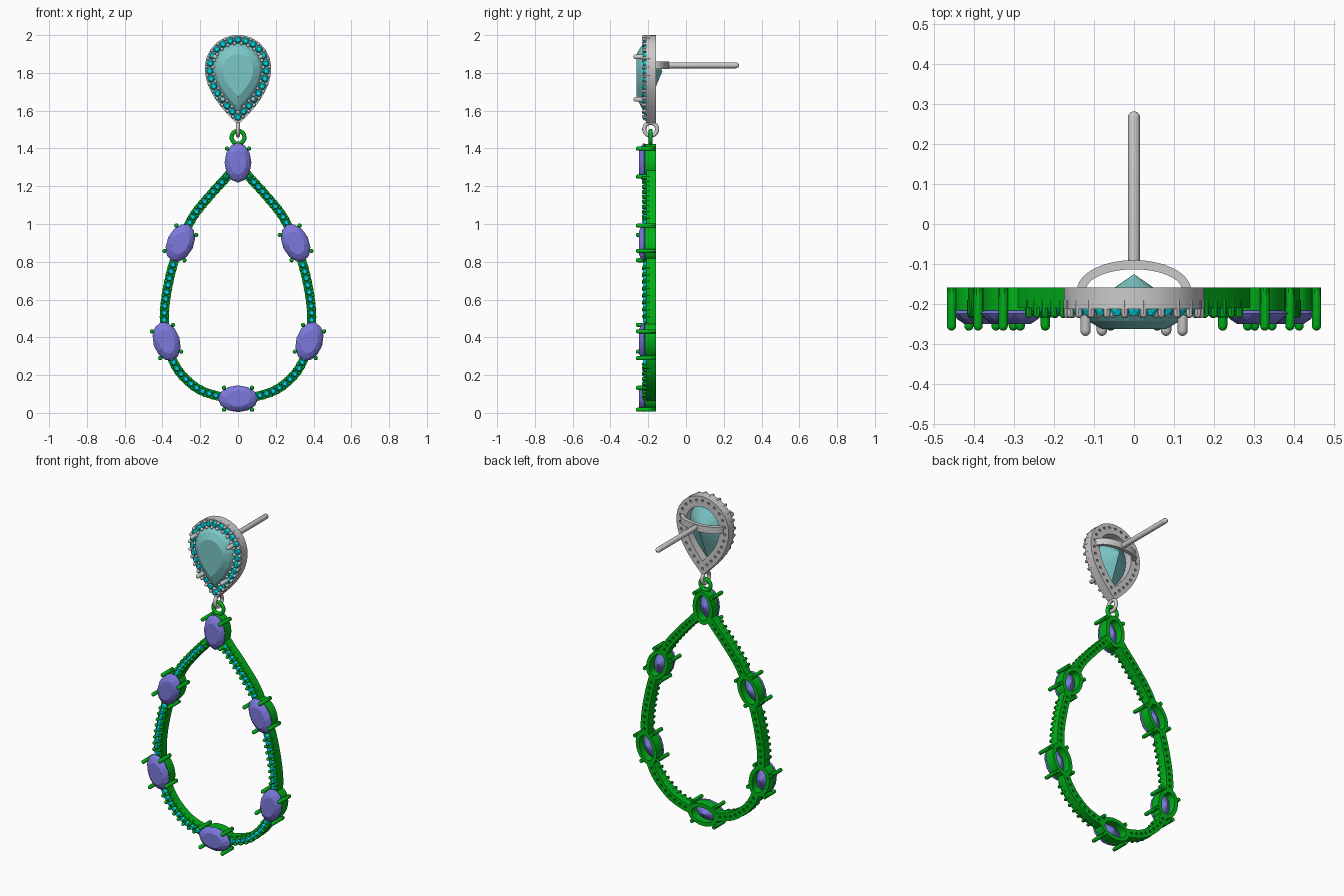
import bpy, bmesh, math
from math import sin, cos, pi, radians
from mathutils import Vector

if "Cube" in bpy.data.objects:
    bpy.data.objects.remove(bpy.data.objects["Cube"])


def material(name, rgb):
    m = bpy.data.materials.new(name)
    m.diffuse_color = (*rgb, 1)
    m.use_nodes = True
    m.node_tree.nodes["Principled BSDF"].inputs["Base Color"].default_value = m.diffuse_color
    return m


GREEN = material("green_metal", (0.0, 0.45, 0.01))
CYAN = material("cyan_stone", (0.0, 0.75, 0.82))
TEAL = material("teal_stone", (0.2, 0.57, 0.57))
VIOLET = material("violet_stone", (0.2, 0.19, 0.72))


def finish(bm, name, mat=None, smooth=True):
    bmesh.ops.recalc_face_normals(bm, faces=bm.faces)
    me = bpy.data.meshes.new(name)
    bm.to_mesh(me)
    bm.free()
    ob = bpy.data.objects.new(name, me)
    bpy.context.collection.objects.link(ob)
    if mat:
        me.materials.append(mat)
    if smooth:
        bpy.ops.object.select_all(action='DESELECT')
        ob.select_set(True)
        bpy.context.view_layer.objects.active = ob
        bpy.ops.object.shade_smooth_by_angle(angle=radians(35))
    return ob


def skin(bm, rings, loop=False):
    """Join rings of points with quads; cap the ends unless looped."""
    vs = [[bm.verts.new(p) for p in r] for r in rings]
    n = len(vs[0])
    for a, b in zip(vs, vs[1:] + vs[:1] if loop else vs[1:]):
        for i in range(n):
            j = (i + 1) % n
            bm.faces.new((a[i], a[j], b[j], b[i]))
    if not loop:
        bm.faces.new(vs[0])
        bm.faces.new(vs[-1])


def band(bm, outer, inner, y0, y1, loop):
    skin(bm, [[(o[0], y0, o[1]), (o[0], y1, o[1]), (i[0], y1, i[1]), (i[0], y0, i[1])]
              for o, i in zip(outer, inner)], loop)


def pin(bm, x, z, r, y0, y1, n=10):
    """Round pin along y with a domed end at y1."""
    d = 1 if y1 > y0 else -1
    prof = [(y0, r)] + [(y1 - d * r * (1 - sin(a)), r * cos(a)) for a in (0, 0.5, 1.0, 1.4)]
    skin(bm, [[(x + q * cos(2 * pi * k / n), y, z + q * sin(2 * pi * k / n)) for k in range(n)]
              for y, q in prof])


def gem(bm, pts, c, yg, yt, yc):
    """Faceted stone: girdle outline pts, table at yt, culet at yc."""
    n = len(pts)
    c = Vector(c)

    def ring(shift, s, y):
        out = []
        for i in range(n):
            p = pts[i].lerp(pts[(i + 1) % n], 0.5) if shift else pts[i]
            q = c + (p - c) * s
            out.append(bm.verts.new((q.x, y, q.y)))
        return out
    g = ring(0, 1, yg)
    m = ring(1, 0.87, yg + (yt - yg) * 0.55)
    t = ring(0, 0.6, yt)
    tip = bm.verts.new((c.x, yc, c.y))
    for i in range(n):
        j = (i + 1) % n
        for f in ((g[i], g[j], m[i]), (g[j], m[j], m[i]), (m[i], m[j], t[j]),
                  (m[i], t[j], t[i]), (g[i], g[j], tip)):
            bm.faces.new(f)
    bm.faces.new(t)


def circle(x, z, a, b, n, ang=0.0):
    """Ellipse, half-length b along an axis leaning ang from vertical."""
    return [Vector((x + a * cos(t) * cos(ang) + b * sin(t) * sin(ang),
                    z - a * cos(t) * sin(ang) + b * sin(t) * cos(ang)))
            for t in (2 * pi * k / n for k in range(n))]


def walk(pts, s):
    """Point and tangent at distance s along a polyline."""
    for a, b in zip(pts, pts[1:]):
        d = (b - a).length
        if s <= d or b is pts[-1]:
            return a + (b - a) * (s / d), (b - a).normalized()
        s -= d


def length(pts):
    return sum((b - a).length for a, b in zip(pts, pts[1:]))


def pear(w, top, bot, n):
    """Closed pear outline starting at the lower tip."""
    zc, h = top - w, top - w - bot
    P = [Vector(p) for p in ((0, bot), (0.34 * w, bot + 0.2 * h), (w, zc - 0.45 * h), (w, zc))]
    half = []
    for k in range(n):
        t = k / n
        half.append(P[0] * (1 - t)**3 + P[1] * 3 * t * (1 - t)**2 + P[2] * 3 * t * t * (1 - t) + P[3] * t**3)
    half += [Vector((w * cos(a), zc + w * sin(a))) for a in (pi / 2 * k / n for k in range(n + 1))]
    return half + [Vector((-p.x, p.y)) for p in half[-2:0:-1]]


def drill(ob, spots, r):
    """Blind holes in the back face."""
    bm = bmesh.new()
    for p in spots:
        skin(bm, [[(q.x, y, q.y) for q in circle(p.x, p.y, r, r, 10)] for y in (-0.14, -0.185)])
    cut = finish(bm, "hole_cutter", None, False)
    cut.hide_render = True
    mod = ob.modifiers.new("holes", 'BOOLEAN')
    mod.operation, mod.solver, mod.object = 'DIFFERENCE', 'EXACT', cut
    bpy.context.view_layer.objects.active = ob
    bpy.ops.object.modifier_apply(modifier=mod.name)
    bpy.data.objects.remove(cut)


def pave(gems, beads, p, t, step, r, off, last):
    """Small stone at p plus a pair of beads half a step further on."""
    gem(gems, circle(p.x, p.y, r, r, 8), p, -0.212, -0.228, -0.19)
    if not last:
        q, u = step
        nrm = Vector((u.y, -u.x))
        for s in (off, -off):
            b = q + nrm * s
            pin(beads, b.x, b.y, 0.0095, -0.19, -0.234, 8)


# Upper halo frame with its small stones and beads
bm = bmesh.new()
band(bm, pear(0.175, 2.0, 1.525, 16), pear(0.112, 1.937, 1.61, 16), -0.158, -0.212, True)
halo = finish(bm, "halo_frame")
line = pear(0.15, 1.975, 1.565, 24)
line.append(line[0].copy())
gems, beads = bmesh.new(), bmesh.new()
L, N, spots = length(line), 26, []
for k in range(N):
    p, t = walk(line, L * k / N)
    spots.append(p)
    pave(gems, beads, p, t, walk(line, L * (k + 0.5) / N), 0.0195, 0.017, False)
finish(gems, "halo_stones", CYAN, False)
finish(beads, "halo_beads")
drill(halo, spots, 0.008)

# Large pear stone and its prongs
bm = bmesh.new()
gem(bm, pear(0.134, 1.956, 1.585, 5), (0, 1.81), -0.218, -0.262, -0.125)
finish(bm, "pear_stone", TEAL, False)
bm = bmesh.new()
for s in (1, -1):
    pin(bm, s * 0.121, 1.885, 0.013, -0.17, -0.279)
    pin(bm, s * 0.08, 1.66, 0.013, -0.17, -0.279)
finish(bm, "pear_prongs")

# Rear bridge and ear post
bm = bmesh.new()
arch = [pi * k / 24 for k in range(25)]
skin(bm, [[(a * cos(t), -0.165 + h * sin(t), z)
           for a, h, z in ((0.142, 0.075, 1.82), (0.142, 0.075, 1.86), (0.12, 0.052, 1.86), (0.12, 0.052, 1.82))]
          for t in arch])
finish(bm, "rear_bridge")
bm = bmesh.new()
pin(bm, 0, 1.84, 0.0155, -0.105, 0.281, 16)
finish(bm, "ear_post")


# Two interlocking links
def link(name, z, rot, mat):
    bpy.ops.mesh.primitive_torus_add(location=(0, -0.187, z), rotation=rot, major_radius=0.034,
                                     minor_radius=0.011, major_segments=28, minor_segments=10)
    ob = bpy.context.object
    ob.name = name
    bpy.ops.object.shade_smooth_by_angle(angle=radians(60))
    if mat:
        ob.data.materials.append(mat)


link("upper_link", 1.502, (0, pi / 2, 0), None)
link("lower_link", 1.459, (pi / 2, 0, 0), GREEN)

# Oval stones: right half and centre line (x, z, lean)
ovals = [(0, 1.325, 0), (0.305, 0.9, radians(-25)), (0.378, 0.378, radians(17)), (0, 0.075, pi / 2)]
stones, baskets, prongs = bmesh.new(), bmesh.new(), bmesh.new()
for x, z, a in ovals + [(-x, z, -a) for x, z, a in ovals[1:3]]:
    gem(stones, circle(x, z, 0.071, 0.106, 12, a), (x, z), -0.223, -0.25, -0.165)
    band(baskets, circle(x, z, 0.066, 0.099, 32, a), circle(x, z, 0.043, 0.074, 32, a), -0.158, -0.216, True)
    for u in (-0.058, 0.058):
        for v in (-0.074, 0.074):
            pin(prongs, x + u * cos(a) + v * sin(a), z - u * sin(a) + v * cos(a), 0.0115, -0.158, -0.266)
finish(stones, "oval_stones", VIOLET, False)
finish(baskets, "oval_baskets", GREEN)
finish(prongs, "oval_prongs", GREEN)

# Drop hoop: smooth path down the right side, split at the oval stones
ctrl = [Vector(p) for p in ((-0.06, 1.41), (0, 1.325), (0.065, 1.243), (0.145, 1.155), (0.24, 1.035),
                            (0.302, 0.9), (0.348, 0.77), (0.38, 0.62), (0.39, 0.5), (0.376, 0.378),
                            (0.337, 0.26), (0.27, 0.173), (0.17, 0.108), (0, 0.075), (-0.17, 0.108))]
path = []
for a, b, c, d in zip(ctrl, ctrl[1:], ctrl[2:], ctrl[3:]):
    for k in range(10):
        t = k / 10
        path.append(0.5 * (2 * b + (c - a) * t + (2 * a - 5 * b + 4 * c - d) * t * t
                           + (3 * b - a - 3 * c + d) * t**3))


def covered(p):
    for x, z, a in ovals:
        dx, dz = p.x - x, p.y - z
        u, v = dx * cos(a) - dz * sin(a), dx * sin(a) + dz * cos(a)
        if (u / 0.066)**2 + (v / 0.099)**2 < 0.72:
            return True
    return False


runs, prev = [], True
for p in path:
    now = covered(p)
    if not now:
        if prev:
            runs.append([])
        runs[-1].append(p)
    prev = now

hoop, gems, beads, spots = bmesh.new(), bmesh.new(), bmesh.new(), []
for run in runs:
    for s in (1, -1):
        pts = [Vector((s * p.x, p.y)) for p in run]
        nrm = []
        for i in range(len(pts)):
            t = (pts[min(i + 1, len(pts) - 1)] - pts[max(i - 1, 0)]).normalized()
            nrm.append(Vector((t.y, -t.x)) * 0.024)
        band(hoop, [p + q for p, q in zip(pts, nrm)], [p - q for p, q in zip(pts, nrm)], -0.158, -0.21, False)
        L = length(pts) - 0.056
        n = round(L / 0.036)
        for k in range(n + 1):
            p, t = walk(pts, 0.028 + L * k / n)
            spots.append(p)
            pave(gems, beads, p, t, walk(pts, 0.028 + L * (k + 0.5) / n), 0.0175, 0.0165, k == n)
hoop = finish(hoop, "drop_hoop", GREEN)
finish(gems, "hoop_stones", CYAN, False)
finish(beads, "hoop_beads", GREEN)
drill(hoop, spots, 0.008)
